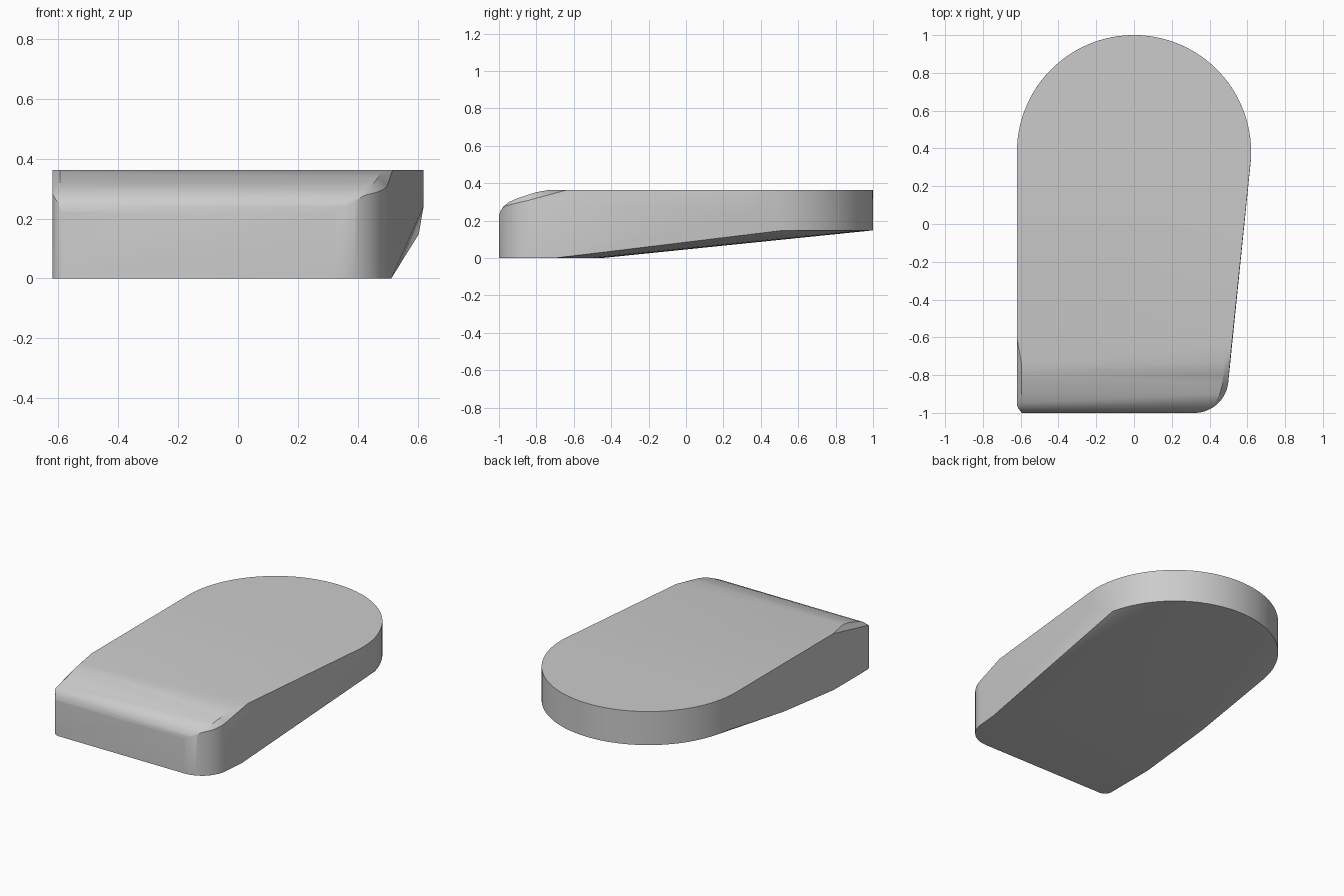
import bpy, bmesh
from math import sin, cos, radians, sqrt

cube = bpy.data.objects.get("Cube")
if cube:
    bpy.data.objects.remove(cube)

TOP, TAIL_Z = 0.363, 0.148      # top height, underside height at the rounded tail
R, CY = 0.62, 0.38              # tail arc radius and centre


def arc(cx, cy, r, start, end, steps):
    """Points along a circular arc, angles in degrees."""
    angles = [radians(start + (end - start) * i / steps) for i in range(steps + 1)]
    return [(cx + r * cos(a), cy + r * sin(a)) for a in angles]


def edge_height(y):
    """Upper edge of the wall, dropping towards the front."""
    return min(TOP, TOP - 0.25 * (-0.63 - y))


points = []

# Tail: vertical rounded wall with a lower rim
points += [(x, y, TOP) for x, y in arc(0, CY, R, -3, 180, 72)]
points += [(x, y, TAIL_Z) for x, y in arc(0, CY, R, 13, 173, 64)]
points.append((0.62, 0.35, 0.24))

# Front: tapered right side, large right corner, small left corner
right_corner = arc(0.32, -0.82, 0.18, 0, -90, 16)
left_corner = arc(-0.57, -0.95, 0.05, -90, -180, 6)
for x, y in right_corner + left_corner:
    points.append((x, y, 0))
    crown = 0.22 + 0.085 * sqrt(min(1, (y + 1) / 0.07))
    points.append((x, y, min(crown, edge_height(y))))
points += [(0.517, -0.64, TOP), (0.512, -0.7, 0), (-0.62, -0.6, TOP)]

# Rounded upper front edge
profile = [(-1, 0.22), (-0.993, 0.25), (-0.975, 0.277), (-0.945, 0.3),
           (-0.9, 0.32), (-0.85, 0.337), (-0.8, 0.352), (-0.74, TOP)]
for y, z in profile:
    right = 0.32 + 0.15 * sqrt(max(0, 1 - ((y + 0.82) / 0.18) ** 2)) if y < -0.82 else 0.47
    points += [(-0.595, y, z), (right, y, z)]

# Underside: flat at the front, sweeping up towards the tail
points += [(x, CY - 1.45 + sqrt(R * R - x * x), 0)
           for x in [0.5 - i / 24 for i in range(25)]]
points += [(-0.62, -0.61, 0), (-0.62, -0.1, 0.055)]

# Skin the convex body
bm = bmesh.new()
for p in points:
    bm.verts.new(p)
bmesh.ops.remove_doubles(bm, verts=bm.verts, dist=0.0005)
hull = bmesh.ops.convex_hull(bm, input=bm.verts)
loose = [v for v in bm.verts if not v.link_faces]
bmesh.ops.delete(bm, geom=loose, context='VERTS')
bmesh.ops.dissolve_limit(bm, angle_limit=radians(0.5), verts=bm.verts, edges=bm.edges)
bmesh.ops.recalc_face_normals(bm, faces=bm.faces)
mesh = bpy.data.meshes.new("wedge_body")
bm.to_mesh(mesh)
bm.free()

body = bpy.data.objects.new("wedge_body", mesh)
bpy.context.scene.collection.objects.link(body)

# Plain grey material
grey = bpy.data.materials.new("light_grey")
grey.use_nodes = True
color = (0.6, 0.6, 0.6, 1)
grey.diffuse_color = color
grey.node_tree.nodes["Principled BSDF"].inputs["Base Color"].default_value = color
mesh.materials.append(grey)

bpy.ops.object.select_all(action='DESELECT')
body.select_set(True)
bpy.context.view_layer.objects.active = body
bpy.ops.object.shade_smooth_by_angle(angle=radians(25))
